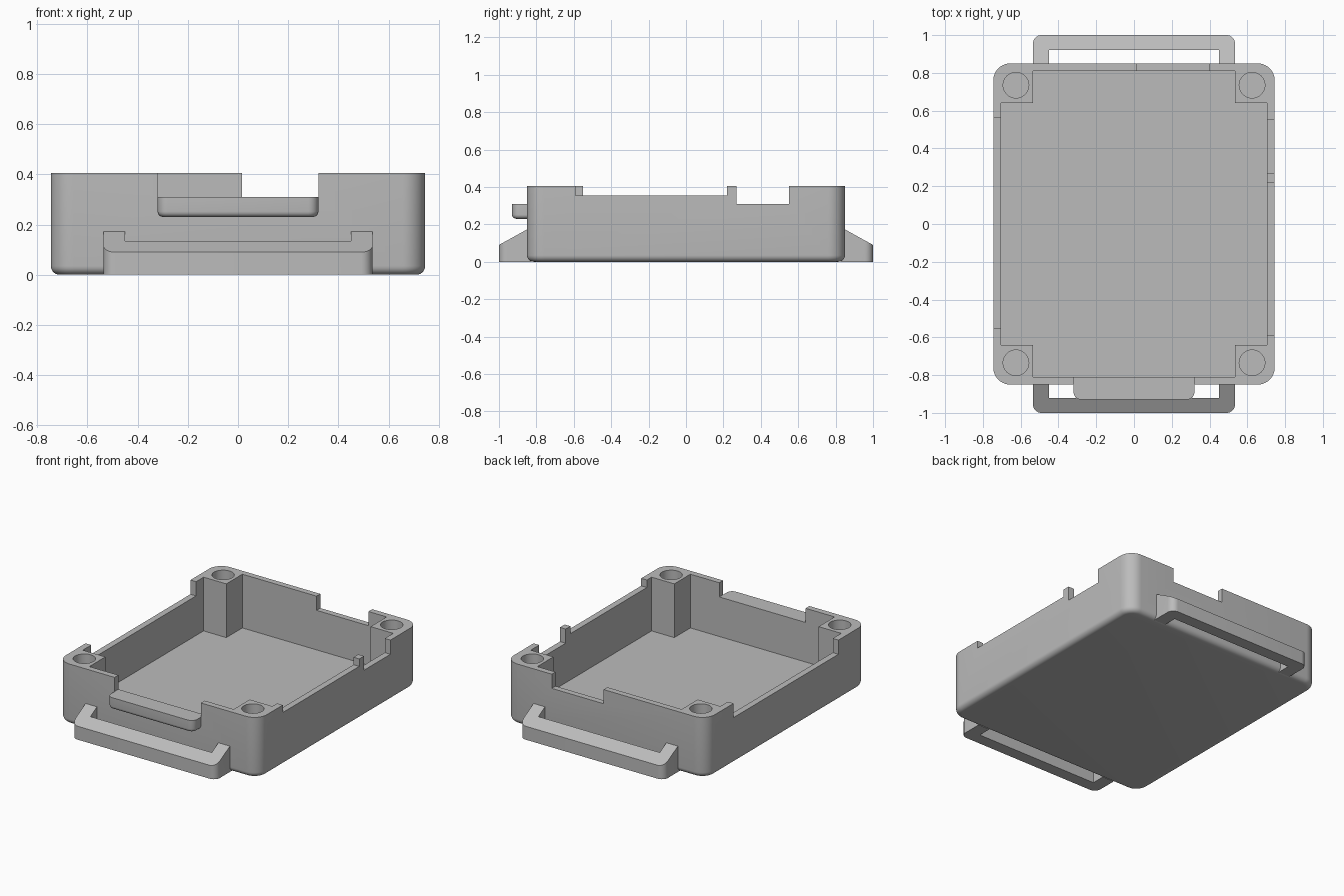
import bpy
import bmesh
import math

old = bpy.data.objects.get("Cube")
if old:
    bpy.data.objects.remove(old, do_unlink=True)

grey = bpy.data.materials.new("light_grey_plastic")
grey.use_nodes = True
colour = (0.5, 0.5, 0.5, 1)
grey.diffuse_color = colour
grey.node_tree.nodes["Principled BSDF"].inputs["Base Color"].default_value = colour

H = 0.405            # rim height
X, Y = 0.745, 0.85   # body half sizes
FLOOR = 0.045
NOTCH = 0.31         # height left under the deep rim notches


def make(name, bm):
    bmesh.ops.recalc_face_normals(bm, faces=bm.faces[:])
    mesh = bpy.data.meshes.new(name)
    bm.to_mesh(mesh)
    bm.free()
    mesh.materials.append(grey)
    obj = bpy.data.objects.new(name, mesh)
    bpy.context.collection.objects.link(obj)
    return obj


def prism_bm(outline, z0, z1):
    bm = bmesh.new()
    face = bm.faces.new([bm.verts.new((x, y, z0)) for x, y in outline])
    res = bmesh.ops.extrude_face_region(bm, geom=[face])
    for v in res["geom"]:
        if isinstance(v, bmesh.types.BMVert):
            v.co.z = z1
    return bm


def rect(x0, x1, y0, y1):
    return [(x0, y0), (x1, y0), (x1, y1), (x0, y1)]


def bevel(bm, rule, width, segments):
    edges = [e for e in bm.edges if rule(e.verts[0].co, e.verts[1].co)]
    bmesh.ops.bevel(bm, geom=edges, offset=width, offset_type='OFFSET',
                    segments=segments, profile=0.5, affect='EDGES')


def activate(obj):
    bpy.ops.object.select_all(action='DESELECT')
    obj.select_set(True)
    bpy.context.view_layer.objects.active = obj


def smooth(obj):
    activate(obj)
    bpy.ops.object.shade_smooth_by_angle(angle=math.radians(30))


def cut(obj, cutter):
    mod = obj.modifiers.new("cut", 'BOOLEAN')
    mod.operation = 'DIFFERENCE'
    mod.solver = 'EXACT'
    mod.object = cutter
    activate(obj)
    bpy.ops.object.modifier_apply(modifier=mod.name)
    bpy.data.objects.remove(cutter, do_unlink=True)


# Tray body: rounded corners and rounded bottom edge
bm = prism_bm(rect(-X, X, -Y, Y), 0, H)
bevel(bm, lambda a, b: abs(a.z - b.z) > 0.1, 0.09, 10)
bevel(bm, lambda a, b: max(a.z, b.z) < 0.001, 0.035, 6)
body = make("tray_body", bm)

# Plus-shaped cavity, leaving a square post in each corner
ix, iy, px, py = 0.703, 0.81, 0.535, 0.64
quarter = [(ix, py), (px, py), (px, iy)]
plus = []
for sx, sy in ((1, 1), (-1, 1), (-1, -1), (1, -1)):
    pts = quarter if sx * sy > 0 else quarter[::-1]
    plus += [(sx * x, sy * y) for x, y in pts]
cut(body, make("cavity_cutter", prism_bm(plus, FLOOR, H + 0.2)))

# Rim notches: left wall, right wall (two), front wall, back wall
notches = [
    (-0.85, -0.66, -0.55, 0.56, NOTCH),
    (0.66, 0.85, 0.27, 0.55, NOTCH),
    (0.66, 0.85, -0.59, 0.22, 0.355),
    (-0.32, 0.32, -0.95, -0.75, NOTCH),
    (0.015, 0.40, 0.75, 0.95, NOTCH),
]
for x0, x1, y0, y1, z in notches:
    cut(body, make("notch_cutter", prism_bm(rect(x0, x1, y0, y1), z, H + 0.2)))

# Blind screw holes in the corner posts
for sx in (-1, 1):
    for sy in (-1, 1):
        ring = [(sx * 0.625 + 0.068 * math.cos(t * math.tau / 40),
                 sy * 0.735 + 0.068 * math.sin(t * math.tau / 40))
                for t in range(40)]
        cut(body, make("hole_cutter", prism_bm(ring, 0.1, H + 0.2)))
smooth(body)

# Ledge under the front notch, rounded on its outer corners and underside
bm = prism_bm(rect(-0.32, 0.32, -0.93, -Y), 0.23, NOTCH)
bevel(bm, lambda a, b: abs(a.z - b.z) > 0.05 and a.y < -0.9, 0.04, 6)
bevel(bm, lambda a, b: max(a.z, b.z) < 0.231 and min(a.y, b.y) < -Y - 0.005,
      0.022, 5)
smooth(make("front_ledge", bm))

# Strap loops at both ends: U-shaped bar with a sloping top
RO = 0.045
root = Y - 0.02
for name, s in (("front_strap_loop", -1), ("back_strap_loop", 1)):
    outline = [(-0.45, root), (-0.45, 0.92), (0.45, 0.92), (0.45, root),
               (0.535, root)]
    for side in (1, -1):
        arc = [(side * (0.535 - RO + RO * math.cos(k * math.pi / 16)),
                1 - RO + RO * math.sin(k * math.pi / 16)) for k in range(9)]
        outline += arc if side > 0 else arc[::-1]
    outline.append((-0.535, root))
    bm = prism_bm([(x, s * y) for x, y in outline], 0, 0.2)
    for v in bm.verts:
        if v.co.z > 0.1:
            v.co.z = 0.09 + (1 - abs(v.co.y)) * 0.083 / 0.15
    smooth(make(name, bm))
